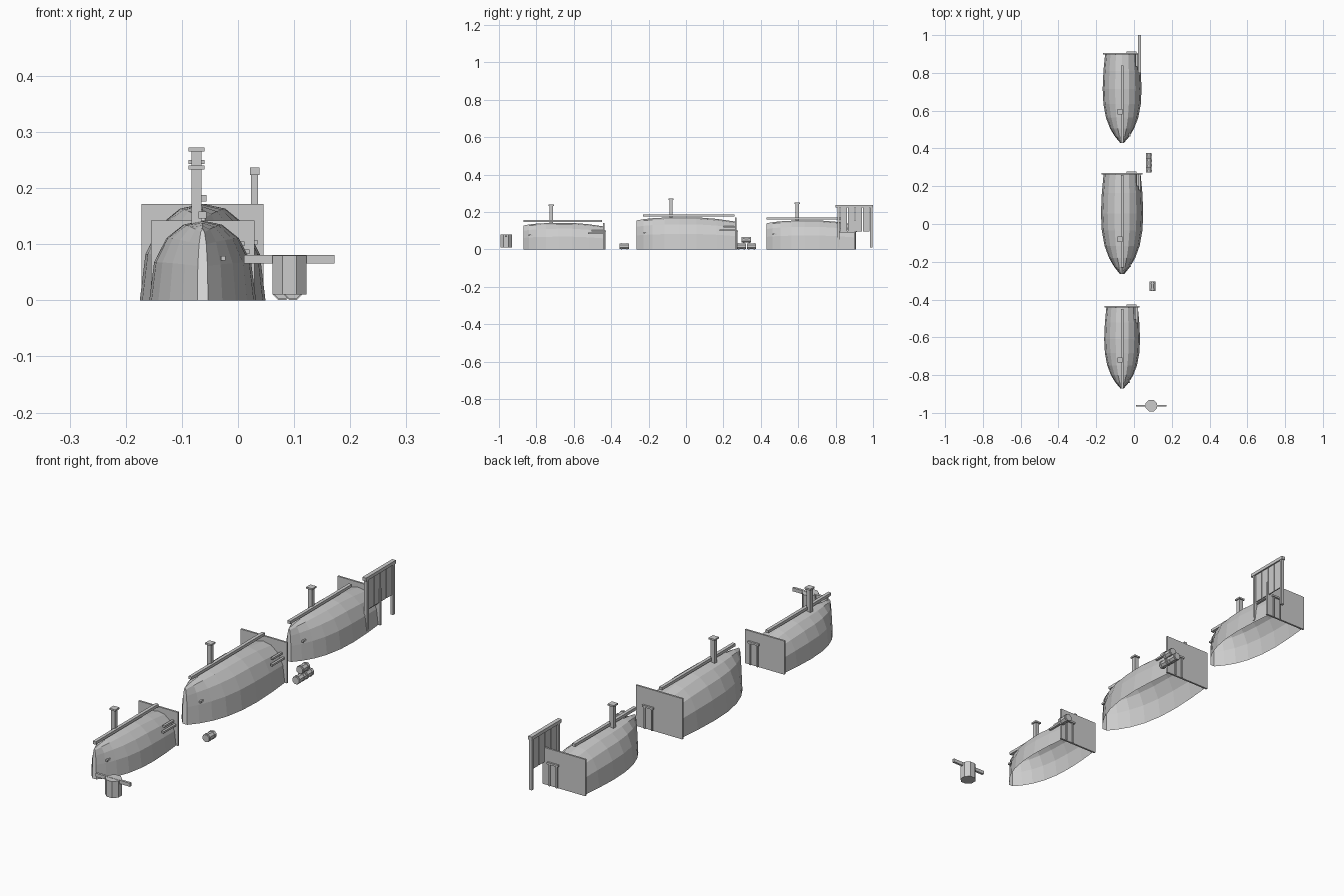
import bpy, bmesh, math
from mathutils import Matrix

cube = bpy.data.objects.get("Cube")
if cube:
    bpy.data.objects.remove(cube)


def material(name, value):
    m = bpy.data.materials.new(name)
    m.use_nodes = True
    m.diffuse_color = (value, value, value, 1)
    m.node_tree.nodes["Principled BSDF"].inputs["Base Color"].default_value = (value, value, value, 1)
    return m


GREY = material("weathered_grey", 0.6)
WHITE = material("pale_white", 1.0)
CX = -0.063


def finish(name, bm, mats=(GREY,)):
    mesh = bpy.data.meshes.new(name)
    bm.to_mesh(mesh)
    bm.free()
    for m in mats:
        mesh.materials.append(m)
    ob = bpy.data.objects.new(name, mesh)
    bpy.context.collection.objects.link(ob)
    return ob


def box(name, x, y, z):
    """Box from (min, max) pairs."""
    bm = bmesh.new()
    bmesh.ops.create_cube(bm, size=1)
    for v in bm.verts:
        v.co = [(a + b) / 2 + c * (b - a) for (a, b), c in zip((x, y, z), v.co)]
    return finish(name, bm)


def drum(bm, r, depth, matrix, sides=8):
    bmesh.ops.create_cone(bm, cap_ends=True, segments=sides, radius1=r, radius2=r,
                          depth=depth, matrix=matrix)


# Hull: position along the length, half width, height (all as fractions)
STATIONS = [(0, 0.1, 0.9), (0.07, 0.37, 0.94), (0.16, 0.62, 0.97), (0.28, 0.83, 0.99),
            (0.43, 0.96, 1), (0.6, 1, 1), (0.8, 0.96, 0.95), (1, 0.87, 0.86)]
SECTION = [(1, 0), (0.91, 0.48), (0.68, 0.78), (0.36, 0.95), (0, 1)]
RING = SECTION + [(-a, b) for a, b in reversed(SECTION[:-1])]


def hull(name, y0, y1, w, h):
    bm = bmesh.new()
    rows = [[bm.verts.new((CX + a * w * sw, y0 + t * (y1 - y0), b * h * sh)) for a, b in RING]
            for t, sw, sh in STATIONS]
    for r, s in zip(rows, rows[1:]):
        for i in range(len(RING) - 1):
            bm.faces.new((r[i], s[i], s[i + 1], r[i + 1]))
    bow = bm.faces.new(rows[0])
    bow.material_index = 1
    bmesh.ops.recalc_face_normals(bm, faces=bm.faces)
    return finish(name, bm, (GREY, WHITE))


def boat_house(tag, y0, y1, w, h, keel, chimney_y, chimney_top):
    hull(tag + "_hull", y0, y1, w, h)
    # Back wall and door frame
    box(tag + "_back_wall", (CX - w * 0.97, CX + w * 0.97), (y1 - 0.008, y1), (0, h))
    box(tag + "_door_lintel", (-0.04, 0.012), (y1, y1 + 0.008), (0.092, 0.1))
    for x in (-0.034, 0.0):
        box(tag + "_door_post", (x, x + 0.006), (y1, y1 + 0.005), (0, 0.092))
    # Keel beam along the roof
    box(tag + "_keel", (CX - 0.007, CX + 0.007), keel, (h + 0.004, h + 0.016))
    # Chimney
    cx = -0.074
    box(tag + "_chimney", (cx - 0.009, cx + 0.009), (chimney_y - 0.009, chimney_y + 0.009),
        (h * 0.8, chimney_top))
    box(tag + "_chimney_cap", (cx - 0.014, cx + 0.014), (chimney_y - 0.014, chimney_y + 0.014),
        (chimney_top - 0.007, chimney_top))
    # Small peg near the bow and two poles near the stern
    py = y0 + 0.09 * (y1 - y0)
    px = CX + w * 0.39
    box(tag + "_peg", (px - 0.004, px + 0.004), (py - 0.01, py + 0.01), (0.5 * h, 0.5 * h + 0.008))
    for z, x, length in ((0.58 * h, 0.84, 0.08), (0.68 * h, 0.74, 0.06)):
        x = CX + w * x
        box(tag + "_pole", (x - 0.006, x + 0.004), (y1 - length - 0.01, y1 - 0.005), (z, z + 0.008))


boat_house("front_boat", -0.87, -0.435, 0.095, 0.142, (-0.87, -0.45), -0.72, 0.24)
boat_house("middle_boat", -0.265, 0.27, 0.112, 0.172, (-0.23, 0.26), -0.08, 0.272)
boat_house("rear_boat", 0.43, 0.905, 0.103, 0.155, (0.43, 0.84), 0.595, 0.25)


# Lying barrels with hoops
def barrel(name, x, y, z):
    bm = bmesh.new()
    turn = Matrix.Rotation(math.pi / 2, 4, 'X') @ Matrix.Rotation(math.pi / 8, 4, 'Z')
    drum(bm, 0.016, 0.05, Matrix.Translation((x, y, z)) @ turn)
    for dy in (-0.015, 0.015):
        drum(bm, 0.018, 0.007, Matrix.Translation((x, y + dy, z)) @ turn)
    return finish(name, bm)


barrel("single_barrel", 0.098, -0.33, 0.017)
for y, z in ((0.297, 0.017), (0.35, 0.017), (0.323, 0.051)):
    barrel("stacked_barrel", 0.079, y, z)

# Tub with a carrying pole
bm = bmesh.new()
drum(bm, 0.033, 0.07, Matrix.Translation((0.092, -0.962, 0.045)) @ Matrix.Rotation(math.pi / 8, 4, 'Z'))
finish("tub", bm)
box("tub_pole", (0.011, 0.172), (-0.967, -0.957), (0.066, 0.081))

# Drying rack beside the rear boat
box("rack_beam", (0.021, 0.038), (0.8, 1.0), (0.223, 0.237))
for y in (0.81, 0.985):
    box("rack_post", (0.023, 0.036), (y, y + 0.012), (0.01, 0.225))
for i in range(4):
    y = 0.826 + i * 0.04
    box("rack_strip", (0.027, 0.032), (y, y + 0.036), (0.095, 0.225))
